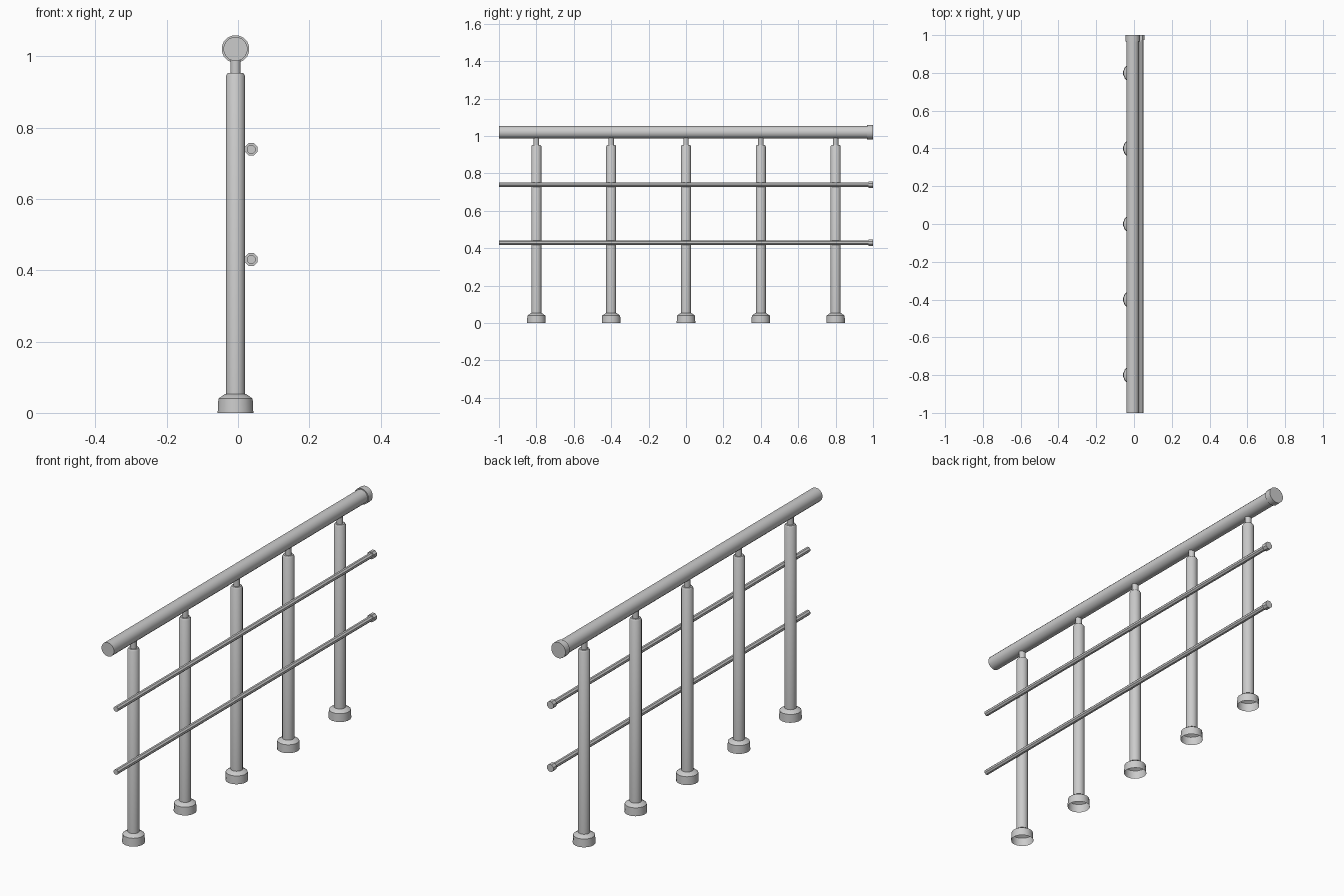
import bpy
import bmesh
from math import cos, sin, pi, radians
from mathutils import Matrix

cube = bpy.data.objects.get("Cube")
if cube:
    bpy.data.objects.remove(cube, do_unlink=True)

steel = bpy.data.materials.new("grey_steel")
steel.use_nodes = True
GREY = (0.6, 0.6, 0.6, 1)
steel.diffuse_color = GREY
steel.node_tree.nodes["Principled BSDF"].inputs["Base Color"].default_value = GREY


def turned(name, profile, sides, location, along_y=False, open_start=False):
    """Revolve (radius, height) pairs about z, or about y for rails."""
    bm = bmesh.new()
    rings = []
    for r, h in profile:
        rings.append([bm.verts.new((r * cos(2 * pi * (i + 0.5) / sides),
                                    r * sin(2 * pi * (i + 0.5) / sides), h))
                      for i in range(sides)])
    for low, high in zip(rings, rings[1:]):
        for i in range(sides):
            j = (i + 1) % sides
            bm.faces.new((low[i], low[j], high[j], high[i]))
    bm.faces.new(rings[-1])
    if not open_start:
        bm.faces.new(rings[0][::-1])
    if along_y:
        bm.transform(Matrix.Rotation(radians(-90), 4, "X"))
    mesh = bpy.data.meshes.new(name)
    bm.to_mesh(mesh)
    bm.free()
    mesh.materials.append(steel)
    obj = bpy.data.objects.new(name, mesh)
    obj.location = location
    bpy.context.collection.objects.link(obj)
    bpy.ops.object.select_all(action="DESELECT")
    obj.select_set(True)
    bpy.context.view_layer.objects.active = obj
    bpy.ops.object.shade_smooth_by_angle(angle=radians(35))
    return obj


POST_X, BAR_X = -0.007, 0.037

# Posts, each with a hollow foot cover and a thin stem under the handrail
for n in range(5):
    spot = (POST_X, -0.8 + 0.4 * n, 0)
    turned(f"foot_cover_{n + 1}",
           [(0.051, 0), (0.049, 0.04), (0.03, 0.053)], 16, spot, open_start=True)
    turned(f"post_{n + 1}",
           [(0.027, 0.05), (0.027, 0.945), (0.022, 0.953)], 16, spot)
    turned(f"stem_{n + 1}", [(0.015, 0.95), (0.015, 1.0)], 12, spot)


# Rails running front to back, each with a wider end cap at the back
def rail(name, x, z, radius, cap_radius, cap_length, sides):
    turned(name, [(radius, -1), (radius, 0.99)], sides, (x, 0, z), True)
    turned(name + "_end_cap", [(cap_radius, 1 - cap_length), (cap_radius, 1)],
           sides, (x, 0, z), True)


rail("handrail", POST_X, 1.02, 0.034, 0.039, 0.033, 16)
rail("upper_bar", BAR_X, 0.739, 0.013, 0.019, 0.025, 8)
rail("lower_bar", BAR_X, 0.43, 0.013, 0.019, 0.025, 8)

# Smooth the eight-sided bars as round tubes
for name in ("upper_bar", "lower_bar"):
    for part in (name, name + "_end_cap"):
        obj = bpy.data.objects[part]
        bpy.ops.object.select_all(action="DESELECT")
        obj.select_set(True)
        bpy.context.view_layer.objects.active = obj
        bpy.ops.object.shade_smooth_by_angle(angle=radians(50))
